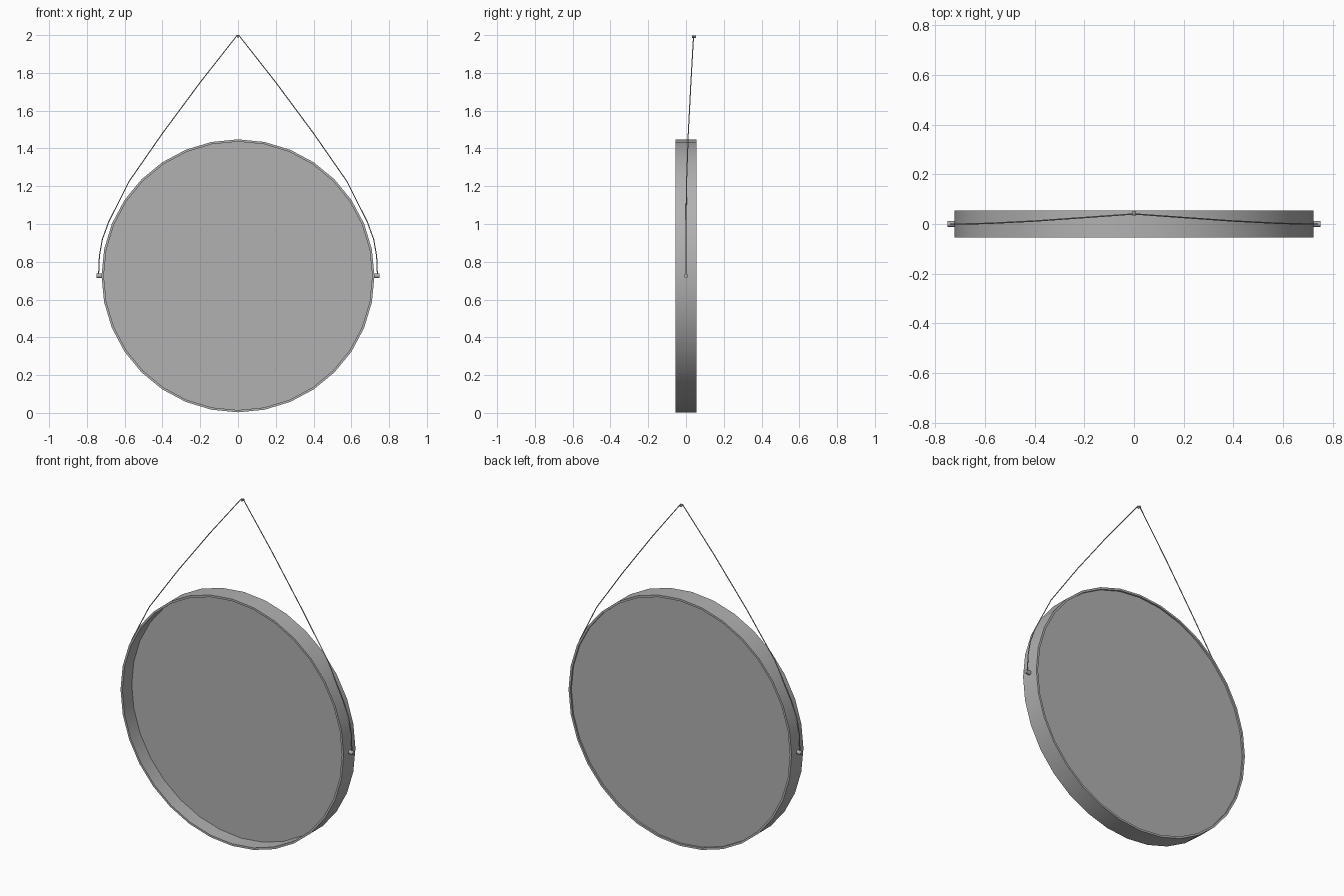
import bpy, bmesh
from math import sin, cos, pi, radians

if "Cube" in bpy.data.objects:
    bpy.data.objects.remove(bpy.data.objects["Cube"])

CZ, R, SIDES = 0.7255, 0.7225, 32

grey = bpy.data.materials.new("dark_grey")
grey.diffuse_color = (0.44, 0.44, 0.44, 1)
grey.use_nodes = True
grey.node_tree.nodes["Principled BSDF"].inputs["Base Color"].default_value = grey.diffuse_color


def finish(name, bm):
    bmesh.ops.recalc_face_normals(bm, faces=bm.faces)
    me = bpy.data.meshes.new(name)
    bm.to_mesh(me)
    bm.free()
    me.materials.append(grey)
    ob = bpy.data.objects.new(name, me)
    bpy.context.collection.objects.link(ob)
    bpy.ops.object.select_all(action='DESELECT')
    bpy.context.view_layer.objects.active = ob
    ob.select_set(True)
    bpy.ops.object.shade_smooth_by_angle(angle=radians(40))
    return ob


def ring(bm, r, y, n, z):
    return [bm.verts.new((r * cos(2 * pi * i / n), y, z + r * sin(2 * pi * i / n)))
            for i in range(n)]


def lathe(name, profile, n, z, closed=False):
    """Revolve (radius, y) points around the y axis; cap the ends if open."""
    bm = bmesh.new()
    rings = [ring(bm, r, y, n, z) for r, y in profile]
    pairs = list(zip(rings, rings[1:]))
    if closed:
        pairs.append((rings[-1], rings[0]))
    for a, b in pairs:
        for i in range(n):
            j = (i + 1) % n
            bm.faces.new((a[i], a[j], b[j], b[i]))
    if not closed:
        bm.faces.new(rings[0])
        bm.faces.new(rings[-1])
    return finish(name, bm)


# Thin round hoop, deep at the front
lathe("frame", [(R, -0.0545), (R, 0.0545), (R - 0.012, 0.0545), (R - 0.012, -0.0545)],
      SIDES, CZ, closed=True)

# Mirror disc set near the back of the hoop
lathe("mirror_glass", [(R - 0.0115, 0.032), (R - 0.0115, 0.045)], SIDES, CZ)

# Side pins holding the cord
for side, label in ((-1, "left"), (1, "right")):
    pin = lathe("pin_" + label, [(0.0115, -0.018), (0.0115, 0.018)], 16, 0)
    pin.rotation_euler = (0, 0, radians(90))
    pin.location = (side * 0.732, 0, CZ)

# Wall nail at the top
lathe("wall_nail", [(0.006, 0.033), (0.006, 0.052)], 12, 1.991)

# Hanging cord, one half mirrored into a full path
half = [(0.738, 0, 0.73), (0.734, 0, 0.83), (0.718, 0, 0.92), (0.685, 0, 1.01),
        (0.577, 0.003, 1.225), (0.40, 0.012, 1.48), (0.20, 0.026, 1.75),
        (0.006, 0.04, 1.997)]
path = half + [(-x, y, z) for x, y, z in reversed(half)]
cu = bpy.data.curves.new("cord", 'CURVE')
cu.dimensions = '3D'
cu.bevel_depth = 0.0027
cu.bevel_resolution = 2
cu.use_fill_caps = True
cu.materials.append(grey)
sp = cu.splines.new('POLY')
sp.points.add(len(path) - 1)
for p, co in zip(sp.points, path):
    p.co = (*co, 1)
bpy.context.collection.objects.link(bpy.data.objects.new("cord", cu))
